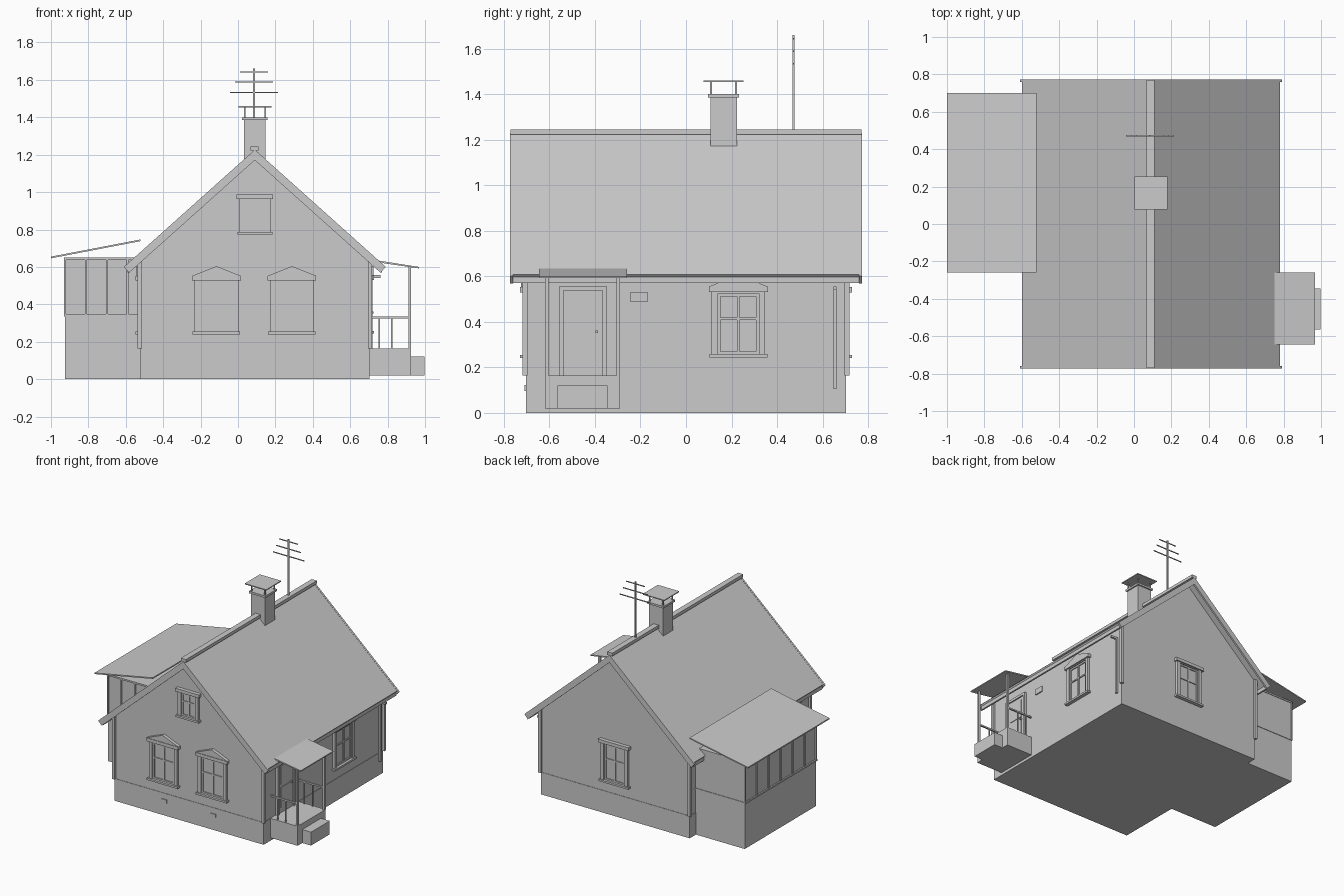
import bpy, bmesh, math
from mathutils import Matrix, Vector

C = 0.09          # ridge line x
S = 0.895         # roof slope
RZ = 1.225        # ridge height


def add_prism(bm, pts, y0, y1):
    """Extrude an (x, z) profile along y."""
    f = bm.faces.new([bm.verts.new((x, y0, z)) for x, z in pts])
    r = bmesh.ops.extrude_face_region(bm, geom=[f])
    vs = [v for v in r["geom"] if isinstance(v, bmesh.types.BMVert)]
    bmesh.ops.translate(bm, verts=vs, vec=(0, y1 - y0, 0))


def part(name, boxes=(), prisms=(), mat=None):
    """One object from boxes (x0,x1,y0,y1,z0,z1) and prisms (profile,y0,y1)."""
    bm = bmesh.new()
    for x0, x1, y0, y1, z0, z1 in boxes:
        add_prism(bm, [(x0, z0), (x1, z0), (x1, z1), (x0, z1)], y0, y1)
    for pts, y0, y1 in prisms:
        add_prism(bm, pts, y0, y1)
    bmesh.ops.recalc_face_normals(bm, faces=bm.faces)
    me = bpy.data.meshes.new(name)
    bm.to_mesh(me)
    bm.free()
    ob = bpy.data.objects.new(name, me)
    bpy.context.collection.objects.link(ob)
    if mat is not None:
        ob.matrix_world = mat
    return ob


def chevron(h, t, drop=0.0):
    """Gable profile: half width h, thickness t across the slope."""
    k, top = math.hypot(1, S), RZ - drop
    return [(C - h, top - S * h), (C, top), (C + h, top - S * h),
            (C + h - t * S / k, top - S * h - t / k), (C, top - t * k),
            (C - h + t * S / k, top - S * h - t / k)]


# House body
part("plinth", [(-0.523, 0.703, -0.703, 0.703, 0, 0.165)])
part("walls", prisms=[([(-0.52, 0.165), (0.70, 0.165), (0.70, 0.645),
                        (C, 1.192), (-0.52, 0.645)], -0.70, 0.70)])
part("corner_boards", [(C + min(a * 0.604, a * 0.627), C + max(a * 0.604, a * 0.627),
                        min(b * 0.696, b * 0.717), max(b * 0.696, b * 0.717), 0.165, 0.645)
                       for a in (-1, 1) for b in (-1, 1)])

# Roof
part("roof", prisms=[(chevron(0.69, 0.02), -0.77, 0.77)])
part("bargeboards", prisms=[(chevron(0.70, 0.042, -0.002), y, y + 0.014) for y in (-0.773, 0.759)])
part("ridge_cap", [(C - 0.022, C + 0.02, -0.77, 0.77, 1.222, 1.245)])
part("eave_fascia", [(0.758, 0.771, -0.76, 0.76, 0.57, 0.598),
                     (-0.591, -0.578, -0.76, 0.76, 0.57, 0.598)])

# Chimney with rain cover
cy = 0.165
part("chimney", [(C - 0.058, C + 0.058, cy - 0.058, cy + 0.058, 1.05, 1.385),
                 (C - 0.068, C + 0.068, cy - 0.068, cy + 0.068, 1.385, 1.40)])
part("chimney_cover",
     [(C - 0.088, C + 0.088, cy - 0.088, cy + 0.088, 1.453, 1.46)] +
     [(C + a - 0.004, C + a + 0.004, cy + b - 0.004, cy + b + 0.004, 1.40, 1.455)
      for a in (-0.055, 0.055) for b in (-0.055, 0.055)])

# Aerial
part("aerial", [(C - 0.009, C + 0.001, 0.467, 0.477, 1.2, 1.66)] +
     [(C - 0.004 - w, C - 0.004 + w, 0.469, 0.475, z - 0.003, z + 0.003)
      for w, z in ((0.075, 1.643), (0.101, 1.588), (0.128, 1.533))])


# Windows, modelled facing -y and turned to their wall
def window(name, loc, angle, w, z0, z1, pediment):
    h, c, m = w / 2, 0.027, (z0 + z1) / 2 + 0.02
    boxes = [(-h, -h + c, -0.018, 0.01, z0, z1), (h - c, h, -0.018, 0.01, z0, z1),
             (-h, h, -0.018, 0.01, z1 - 0.006, z1),
             (-h - 0.013, h + 0.013, -0.028, 0.01, z1, z1 + 0.024),        # cornice
             (-h - 0.01, h + 0.01, -0.028, 0.01, z0 - 0.014, z0),           # sill
             (-h + c, h - c, -0.003, 0.01, z0, z1),                         # glass
             (-0.006, 0.006, -0.01, 0, z0, z1), (-h + c, h - c, -0.01, 0, m - 0.005, m + 0.005)]
    boxes += [(min(s * (h - c), s * (h - c - 0.012)), max(s * (h - c), s * (h - c - 0.012)),
               -0.01, 0, z0, z1) for s in (-1, 1)]
    boxes += [(-h + c, h - c, -0.01, 0, z, z + 0.012) for z in (z0, z1 - 0.018)]
    prisms = []
    if pediment:
        zt = z1 + 0.024
        prisms = [([(-h - 0.013, zt), (h + 0.013, zt), (0, zt + 0.052)], -0.024, 0.01)]
    part(name, boxes, prisms,
         Matrix.Translation((*loc, 0)) @ Matrix.Rotation(math.radians(angle), 4, 'Z'))


window("front_window_left", (-0.115, -0.70), 0, 0.234, 0.254, 0.528, True)
window("front_window_right", (0.288, -0.70), 0, 0.234, 0.254, 0.528, True)
window("attic_window", (C, -0.70), 0, 0.168, 0.787, 0.962, False)
window("side_window_right", (0.70, 0.23), 90, 0.234, 0.258, 0.53, True)
window("side_window_left", (-0.52, -0.45), -90, 0.234, 0.254, 0.528, True)
window("back_window", (C, 0.70), 180, 0.225, 0.254, 0.528, False)

# Plinth vents
part("plinth_vents", [(x, x + 0.045, -0.71, -0.70, 0.097, 0.122) for x in (-0.138, 0.265)])

# Front door with frame, panels and handle
part("door", [(0.70, 0.708, -0.54, -0.365, 0.165, 0.54),
              (0.70, 0.718, -0.556, -0.538, 0.165, 0.557),
              (0.70, 0.718, -0.367, -0.349, 0.165, 0.557),
              (0.70, 0.718, -0.54, -0.365, 0.538, 0.557),
              (0.70, 0.713, -0.51, -0.395, 0.375, 0.515),
              (0.70, 0.713, -0.51, -0.395, 0.20, 0.355),
              (0.70, 0.725, -0.398, -0.386, 0.35, 0.362)])
part("wall_plaque", [(0.70, 0.708, -0.243, -0.17, 0.487, 0.53)])

# Porch
part("porch_floor", [(0.70, 0.925, -0.62, -0.29, 0.02, 0.165)])
part("porch_step", [(0.925, 0.997, -0.565, -0.345, 0.02, 0.12)])
part("porch_posts", [(0.911, 0.926, y - 0.008, y + 0.008, 0.165, 0.603) for y in (-0.612, -0.298)])
for side, y in (("front", -0.612), ("back", -0.298)):
    part("porch_railing_" + side, [(0.70, 0.915, y - 0.006, y + 0.006, 0.325, 0.336)] +
         [(x - 0.004, x + 0.004, y - 0.004, y + 0.004, 0.165, 0.33) for x in (0.755, 0.823)])
part("porch_canopy", prisms=[([(0.75, 0.624), (0.968, 0.592), (0.968, 0.60), (0.75, 0.634)],
                              -0.645, -0.26)])

# Downpipe with elbow to the eave
part("downpipe", [(0.703, 0.718, 0.647, 0.662, 0.105, 0.556),
                  (0.703, 0.762, 0.647, 0.662, 0.541, 0.556)])

# Glazed veranda
vx, v0, v1 = -0.925, -0.21, 0.63
part("veranda_base", [(vx, -0.52, v0, v1, 0, 0.34)])
part("veranda_glazing", [(vx + 0.004, -0.52, v0 + 0.004, v1, 0.34, 0.65)])
part("veranda_rails", [(vx - 0.006, -0.52, v0 - 0.006, v1 + 0.004, z, z + 0.012)
                       for z in (0.335, 0.638)])
n = 7
part("veranda_mullions",
     [(x - 0.005, x + 0.005, v0 - 0.005, v0 + 0.006, 0.34, 0.64)
      for x in (-0.925, -0.814, -0.70, -0.59)] +
     [(vx - 0.005, vx + 0.006, y - 0.005, y + 0.005, 0.34, 0.64)
      for y in (v0 + (v1 - v0) * i / (n - 1) for i in range(n))])
part("veranda_roof", prisms=[([(-1.0, 0.646), (-0.52, 0.738), (-0.52, 0.747), (-1.0, 0.655)],
                              -0.26, 0.70)])
